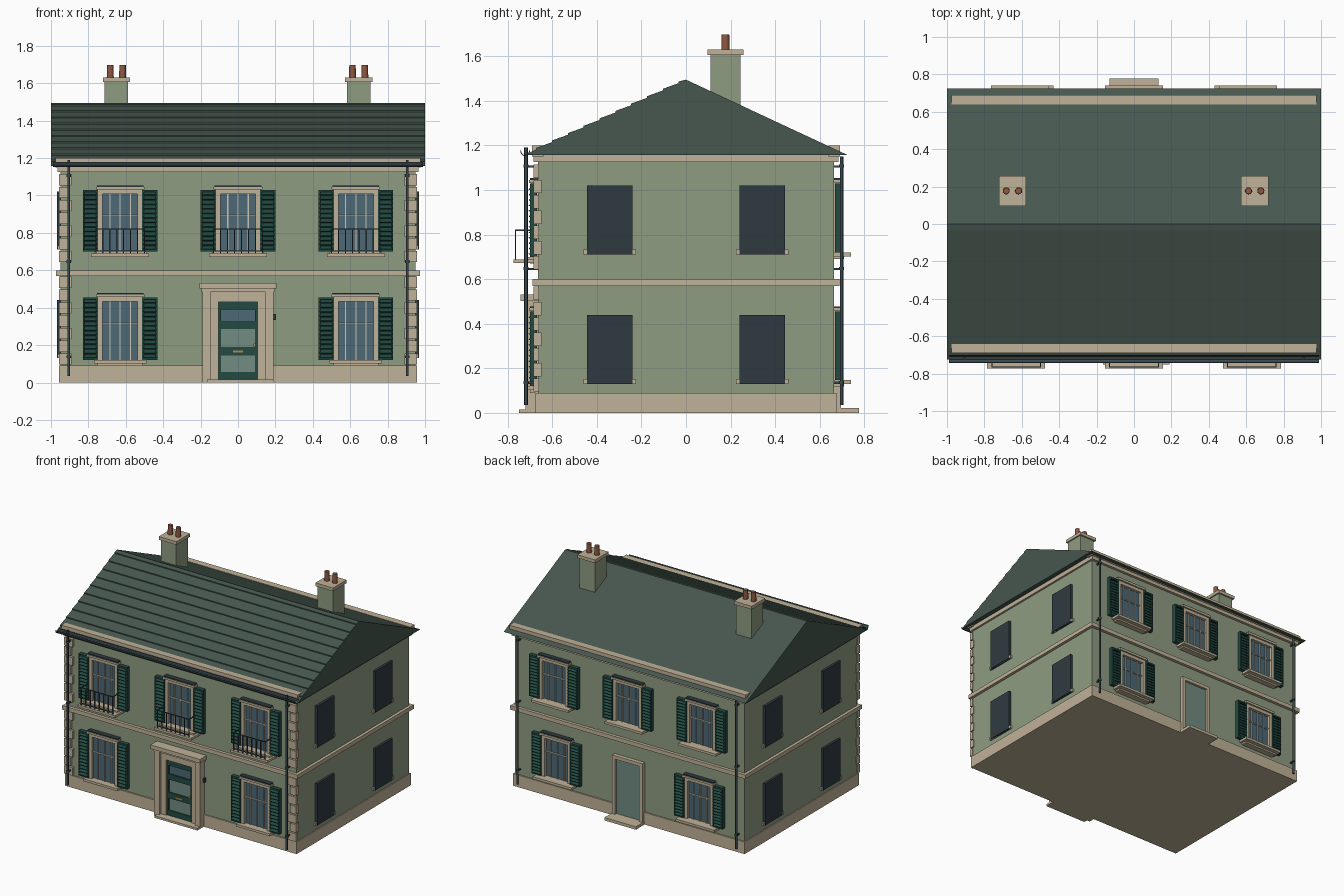
import bpy, bmesh, math
from mathutils import Matrix, Vector

if "Cube" in bpy.data.objects:
    bpy.data.objects.remove(bpy.data.objects["Cube"])

WX, WY = 0.95, 0.665          # wall half sizes

def mat(name, hexcol):
    rgb = [int(hexcol[i:i + 2], 16) / 255 for i in (0, 2, 4)]
    m = bpy.data.materials.new(name)
    m.diffuse_color = [c / 12.92 if c < 0.04 else ((c + 0.055) / 1.055) ** 2.4 for c in rgb] + [1]
    m.use_nodes = True
    m.node_tree.nodes["Principled BSDF"].inputs["Base Color"].default_value = m.diffuse_color
    return m

WALL, STONE = mat("wall_green", "8f9c82"), mat("stone", "c0b298")
ROOF, GREEN = mat("slate", "46574e"), mat("dark_green", "234a42")
GLASS, DARK = mat("glass", "4d6876"), mat("dark_panel", "2e3a40")
IRON, CLAY = mat("iron", "38464e"), mat("clay", "8d5841")
PALE, WHITE = mat("pale_panel", "728c82"), mat("glazing_bar", "cdc8b8")
BRASS = mat("brass", "b08d4a")

def finish(name, bm, m):
    bmesh.ops.recalc_face_normals(bm, faces=bm.faces)
    me = bpy.data.meshes.new(name)
    bm.to_mesh(me)
    bm.free()
    me.materials.append(m)
    ob = bpy.data.objects.new(name, me)
    bpy.context.collection.objects.link(ob)
    return ob

def boxes(name, m, items):
    """One object made of boxes (x0, x1, y0, y1, z0, z1[, tilt about x])."""
    bm = bmesh.new()
    for b in items:
        c = Vector(((b[0] + b[1]) / 2, (b[2] + b[3]) / 2, (b[4] + b[5]) / 2))
        size = (abs(b[1] - b[0]), abs(b[3] - b[2]), abs(b[5] - b[4]), 1)
        rot = Matrix.Rotation(b[6] if len(b) > 6 else 0, 4, 'X')
        bmesh.ops.create_cube(bm, size=1, matrix=Matrix.Translation(c) @ rot @ Matrix.Diagonal(size))
    return finish(name, bm, m)

def cylinders(name, m, items, sides=12):
    """One object made of cylinders (start, end, r0, r1)."""
    bm = bmesh.new()
    for a, b, r0, r1 in items:
        a, b = Vector(a), Vector(b)
        q = (b - a).to_track_quat('Z', 'Y').to_matrix().to_4x4()
        bmesh.ops.create_cone(bm, cap_ends=True, segments=sides, radius1=r0, radius2=r1,
                              depth=(b - a).length, matrix=Matrix.Translation((a + b) / 2) @ q)
    ob = finish(name, bm, m)
    for p in ob.data.polygons:
        p.use_smooth = len(p.vertices) == 4
    return ob

def extrude_x(name, m, profile, hx):
    bm = bmesh.new()
    f = bm.faces.new([bm.verts.new((-hx, y, z)) for y, z in profile])
    ext = bmesh.ops.extrude_face_region(bm, geom=[f])['geom']
    bmesh.ops.translate(bm, vec=(2 * hx, 0, 0), verts=[v for v in ext if isinstance(v, bmesh.types.BMVert)])
    return finish(name, bm, m)

def face_boxes(name, m, s, items):
    """Boxes on front (s=-1) or back (s=1) wall; y given as distance from wall."""
    return boxes(name, m, [(b[0], b[1], s * (WY + b[2]), s * (WY + b[3])) + tuple(b[4:]) for b in items])

# Walls, plinth and bands
boxes("walls", WALL, [(-WX, WX, -WY, WY, 0.05, 1.16)])
boxes("plinth", STONE, [(-0.957, 0.957, -0.675, 0.675, 0, 0.09)])
boxes("floor_band", STONE, [(-0.972, 0.972, -0.688, 0.688, 0.57, 0.6)])
boxes("cornice", STONE, [(-0.965, 0.965, -0.685, 0.685, 1.125, 1.157)])
for s in (-1, 1):
    face_boxes("eaves_moulding", STONE, s, [(-0.977, 0.977, -0.025, 0.025, 1.15, 1.2)])

# Roof, with stepped slate courses on the front slope
EY, EZ, RZ = 0.725, 1.157, 1.495
slope_z = lambda y: RZ - (RZ - EZ) * y / EY
profile = [(EY, EZ), (0, RZ)]
for i in range(10):
    y = 0.03 + 0.071 * i
    profile += [(-y - 0.003, slope_z(y) + 0.006), (-y - 0.003, slope_z(y + 0.003))]
profile.append((-EY, EZ))
extrude_x("roof", ROOF, profile, 1.0)

# Front gutter: half-round channel
arc = [(math.cos(a), math.sin(a)) for a in [math.pi + math.pi * i / 10 for i in range(11)]]
gutter = [(-0.722 + 0.022 * c, 1.178 + 0.026 * z) for c, z in arc]
gutter += [(-0.722 + 0.018 * c, 1.178 + 0.022 * z) for c, z in reversed(arc)]
extrude_x("front_gutter", IRON, gutter, 0.99)

# Downpipes with wall brackets
for s, yp in ((-1, -0.718), (1, 0.698)):
    for x in (-0.905, 0.905):
        top = 1.19 if s < 0 else 1.15
        cyl = [((x, yp, 0.035), (x, yp, top), 0.008, 0.008)]
        cyl += [((x, yp, z), (x, yp, z + 0.014), 0.012, 0.012) for z in (0.13, 0.64, 1.1)]
        cylinders("downpipe", IRON, cyl, 10)
        boxes("pipe_bracket", IRON, [(x - 0.005, x + 0.005, s * WY, yp, z, z + 0.01) for z in (0.13, 0.64, 1.1)])

# Front quoins, alternating long and short
quoins = []
for i in range(15):
    z = 0.095 + i * 0.0685
    if abs(z + 0.03 - 0.585) < 0.04:
        continue
    w = 0.068 if i % 2 == 0 else 0.05
    for s in (-1, 1):
        quoins.append((s * 0.958, s * (0.958 - w), -0.685, -0.66 + (0.012 if i % 2 else 0), z, z + 0.06))
boxes("quoins", STONE, quoins)

def window(label, s, cx, z0, z1, sill_w, sill_d):
    """Framed sash window with louvred shutters."""
    face_boxes(label + "_glass", GLASS, s, [(cx - 0.105, cx + 0.105, -0.01, 0.006, z0, z1)])
    face_boxes(label + "_frame", STONE, s,
               [(cx + k * 0.094, cx + k * 0.12, -0.01, 0.028, z0, z1) for k in (-1, 1)]
               + [(cx - 0.12, cx + 0.12, -0.01, 0.028, z1 - 0.022, z1 + 0.01),
                  (cx - 0.13, cx + 0.13, -0.01, 0.04, z1 + 0.002, z1 + 0.016)])
    face_boxes(label + "_cap", DARK, s, [(cx - 0.125, cx + 0.125, -0.01, 0.036, z1 + 0.016, z1 + 0.023)])
    zm = (z0 + z1) / 2 + 0.03
    face_boxes(label + "_bars", WHITE, s,
               [(cx + d - 0.003, cx + d + 0.003, 0, 0.014, z0, z1) for d in (-0.055, 0, 0.055)]
               + [(cx - 0.1, cx + 0.1, 0, 0.016, zm - 0.004, zm + 0.004)])
    face_boxes(label + "_sill", STONE, s,
               [(cx - sill_w, cx + sill_w, -0.01, sill_d, z0 - 0.018, z0),
                (cx - sill_w + 0.02, cx + sill_w - 0.02, -0.01, sill_d * 0.6, z0 - 0.03, z0 - 0.018)])
    for k in (-1, 1):
        a, b = sorted((cx + k * 0.118, cx + k * 0.2))
        parts = [(a, a + 0.01, 0.008, 0.034, z0, z1), (b - 0.01, b, 0.008, 0.034, z0, z1),
                 (a, b, 0.008, 0.034, z0, z0 + 0.012), (a, b, 0.008, 0.034, z1 - 0.012, z1),
                 (a, b, 0.004, 0.012, z0, z1)]
        n = 13
        for i in range(n):
            z = z0 + 0.02 + (z1 - z0 - 0.04) * i / (n - 1)
            parts.append((a + 0.005, b - 0.005, 0.012, 0.042, z - 0.003, z + 0.003, -s * 0.6))
        face_boxes(label + "_shutter", GREEN, s, parts)

def balcony(cx):
    """Stone slab with an iron railing in front of an upper window."""
    face_boxes("balcony_slab", STONE, -1, [(cx - 0.155, cx + 0.155, -0.01, 0.108, 0.672, 0.689)])
    hw, t, out = 0.13, 0.003, 0.103
    rails = [(cx - hw, cx + hw, out - 2 * t, out, z, z + 0.006) for z in (0.7, 0.817)]
    rails += [(cx + k * hw - t, cx + k * hw + t, 0, out, 0.817, 0.823) for k in (-1, 1)]
    for i in range(8):
        x = cx - hw + 2 * hw * i / 7
        rails.append((x - t, x + t, out - 2 * t, out, 0.685, 0.82))
    face_boxes("balcony_railing", IRON, -1, rails)

# Front and back windows
for cx in (-0.63, 0, 0.63):
    window("front_upper_window", -1, cx, 0.7, 1.03, 0.14, 0.06)
    balcony(cx)
for cx in (-0.61, 0, 0.61):
    window("back_upper_window", 1, cx, 0.72, 1.03, 0.155, 0.075)
for s in (-1, 1):
    window("front_lower_window", -1, s * 0.63, 0.12, 0.455, 0.14, 0.06)
    window("back_lower_window", 1, s * 0.59, 0.148, 0.455, 0.16, 0.075)

# Side blind windows with sills
for sx in (-1, 1):
    for sy in (-0.343, 0.343):
        for z in (0.13, 0.71):
            boxes("side_window", DARK, [(sx * 0.94, sx * 0.968, sy - 0.102, sy + 0.102, z, z + 0.31)])
            boxes("side_sill", STONE, [(sx * 0.94, sx * 0.965, sy - 0.118, sy + 0.118, z, z + 0.022)])

# Front door, surround, step and bell
face_boxes("door_surround", STONE, -1,
           [(k * 0.105, k * 0.155, -0.01, 0.035, 0, 0.49) for k in (-1, 1)]
           + [(k * 0.147, k * 0.19, -0.01, 0.055, 0, 0.5) for k in (-1, 1)]
           + [(-0.15, 0.15, -0.01, 0.035, 0.43, 0.5), (-0.195, 0.195, -0.01, 0.06, 0.485, 0.505),
              (-0.205, 0.205, -0.01, 0.077, 0.503, 0.532)])
face_boxes("door_step", STONE, -1, [(-0.165, 0.19, -0.01, 0.085, 0, 0.016)])
face_boxes("fanlight", GLASS, -1, [(-0.107, 0.107, -0.01, 0.014, 0.016, 0.43)])
face_boxes("door_leaf", GREEN, -1,
           [(k * 0.09, k * 0.113, -0.01, 0.026, 0.016, 0.43) for k in (-1, 1)]
           + [(-0.1, 0.1, -0.01, 0.026, z0, z1) for z0, z1 in
              ((0.016, 0.055), (0.145, 0.19), (0.285, 0.325), (0.39, 0.43))])
face_boxes("door_panels", PALE, -1, [(-0.09, 0.09, 0, 0.018, 0.05, 0.285)])
face_boxes("letterbox", BRASS, -1, [(-0.028, 0.028, 0.02, 0.031, 0.16, 0.171)])
cylinders("door_knob", BRASS, [((0.088, -0.685, 0.2), (0.088, -0.703, 0.2), 0.006, 0.008)])
face_boxes("door_bell", DARK, -1, [(0.19, 0.203, -0.01, 0.02, 0.335, 0.365)])

# Back door
face_boxes("back_door", PALE, 1, [(-0.105, 0.105, -0.01, 0.013, 0.02, 0.44)])
face_boxes("back_door_frame", STONE, 1,
           [(k * 0.1, k * 0.125, -0.01, 0.03, 0, 0.46) for k in (-1, 1)] + [(-0.125, 0.125, -0.01, 0.03, 0.435, 0.46)])
face_boxes("back_step", STONE, 1, [(-0.13, 0.13, -0.01, 0.112, 0, 0.022)])

# Chimneys with caps and pots
for cx in (-0.65, 0.645):
    cy = 0.177
    boxes("chimney_stack", WALL, [(cx - 0.063, cx + 0.063, cy - 0.068, cy + 0.068, 1.36, 1.61)])
    boxes("chimney_cap", STONE, [(cx - 0.073, cx + 0.073, cy - 0.08, cy + 0.08, 1.606, 1.63)])
    cylinders("chimney_pots", CLAY, [((cx + d, cy, 1.625), (cx + d, cy, 1.698), 0.019, 0.017) for d in (-0.033, 0.033)])
